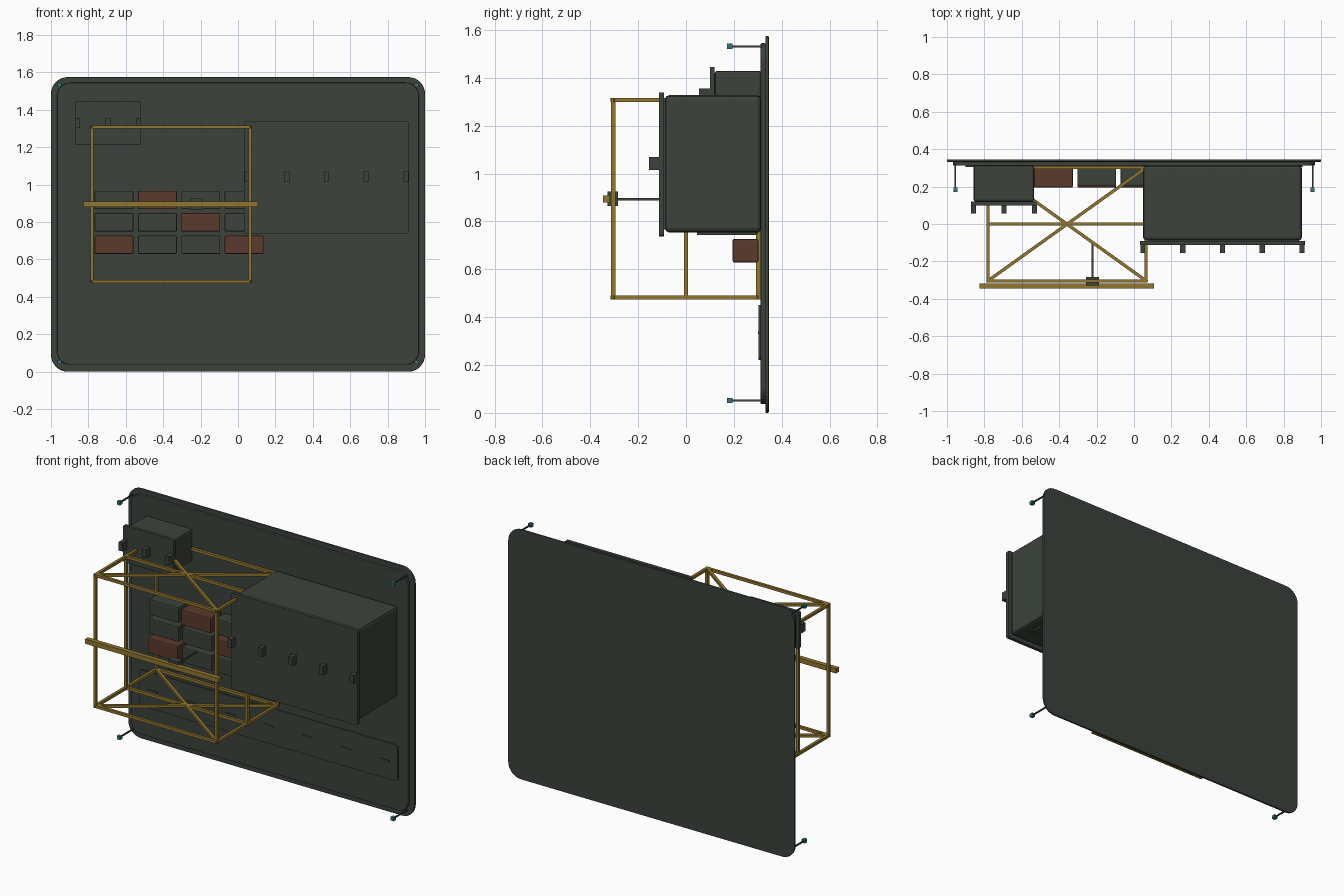
import bpy, bmesh, math
from mathutils import Vector

if "Cube" in bpy.data.objects:
    bpy.data.objects.remove(bpy.data.objects["Cube"])


def material(name, col):
    m = bpy.data.materials.new(name)
    m.diffuse_color = (*col, 1)
    m.use_nodes = True
    m.node_tree.nodes["Principled BSDF"].inputs["Base Color"].default_value = m.diffuse_color
    return m


DARK = material("dark_green_grey", (0.045, 0.055, 0.045))
GOLD = material("gold", (0.28, 0.18, 0.027))
BROWN = material("rust_brown", (0.105, 0.042, 0.026))
TEAL = material("teal", (0.04, 0.18, 0.21))


def finish(bm, name, mat, bevel=0, segments=2):
    bmesh.ops.recalc_face_normals(bm, faces=bm.faces)
    me = bpy.data.meshes.new(name)
    bm.to_mesh(me)
    bm.free()
    me.materials.append(mat)
    ob = bpy.data.objects.new(name, me)
    bpy.context.collection.objects.link(ob)
    if bevel:
        b = ob.modifiers.new("bevel", 'BEVEL')
        b.width, b.segments, b.limit_method = bevel, segments, 'ANGLE'
    return ob


def box(name, x, y, z, mat=DARK, bevel=0):
    """Box given by its (min, max) along each axis."""
    bm = bmesh.new()
    bmesh.ops.create_cube(bm, size=1)
    for v in bm.verts:
        v.co = [(a + b) / 2 + c * (b - a) for (a, b), c in zip((x, y, z), v.co)]
    return finish(bm, name, mat, bevel)


def slab(name, x, y, z, r, mat=DARK, bevel=0):
    """Upright plate with rounded corners, extruded along y."""
    bm = bmesh.new()
    ring = []
    corners = [(x[1] - r, z[1] - r), (x[0] + r, z[1] - r),
               (x[0] + r, z[0] + r), (x[1] - r, z[0] + r)]
    for i, (cx, cz) in enumerate(corners):
        for k in range(9):
            a = math.radians(90 * i + 90 * k / 8)
            ring.append(bm.verts.new((cx + r * math.cos(a), y[0], cz + r * math.sin(a))))
    face = bm.faces.new(ring)
    new = bmesh.ops.extrude_face_region(bm, geom=[face])["geom"]
    bmesh.ops.translate(bm, vec=(0, y[1] - y[0], 0),
                        verts=[g for g in new if isinstance(g, bmesh.types.BMVert)])
    return finish(bm, name, mat, bevel)


def bar(name, p, q, w, mat):
    """Square bar between two points."""
    p, q = Vector(p), Vector(q)
    d = q - p
    bm = bmesh.new()
    bmesh.ops.create_cube(bm, size=1)
    bmesh.ops.scale(bm, vec=(w, w, d.length + w * 0.8), verts=bm.verts)
    ob = finish(bm, name, mat)
    ob.location = (p + q) / 2
    up = 'Y' if abs(d.normalized().z) > 0.9 else 'X'
    ob.rotation_euler = (d.to_track_quat('Z', up).to_euler() if abs(d.z) < 1e-6
                         else (0, 0, 0))
    return ob


# Back wall: large rear plate and slightly smaller front step
slab("back_plate", (-1, 1), (0.332, 0.346), (0, 1.575), 0.09, bevel=0.004)
slab("front_plate", (-0.967, 0.967), (0.312, 0.333), (0.037, 1.545), 0.07, bevel=0.004)

# Corner posts with small end cubes
for x in (-0.955, 0.955):
    for z in (0.052, 1.532):
        bar("corner_post", (x, 0.19, z), (x, 0.315, z), 0.008, DARK)
        box("corner_marker", (x - .011, x + .011), (0.172, 0.195), (z - .011, z + .011), TEAL)

# Large cabinet, its cover and latches
box("large_cabinet", (0.048, 0.898), (-0.088, 0.314), (0.754, 1.328), bevel=0.018)
slab("large_cover", (0.033, 0.913), (-0.113, -0.092), (0.738, 1.340), 0.012)
box("large_cover_seat", (0.06, 0.886), (-0.094, -0.08), (0.766, 1.316))
for i in range(5):
    x = 0.048 + i * 0.2125
    box("large_latch", (x - .014, x + .014), (-0.154, -0.11), (1.015, 1.07))
for i in range(8):
    x = 0.14 + i * 0.095
    box("underside_vent", (x - .025, x + .025), (0.045, 0.295), (0.743, 0.757))

# Small cabinet, its cover and latches
box("small_cabinet", (-0.857, -0.535), (0.12, 0.314), (1.226, 1.43), bevel=0.01)
slab("small_cover", (-0.871, -0.52), (0.1, 0.119), (1.213, 1.445), 0.008)
box("small_cover_seat", (-0.845, -0.547), (0.117, 0.13), (1.24, 1.418))
for x in (-0.858, -0.695, -0.532):
    box("small_latch", (x - .013, x + .013), (0.055, 0.102), (1.302, 1.356))

# Grid of modules, four of them brown
brown = {(1, 0), (2, 1), (0, 2), (3, 2)}
for col in range(4):
    for row in range(3):
        x, z = -0.663 + col * 0.232, 0.918 - row * 0.12
        hot = (col, row) in brown
        box("module", (x - .104, x + .104), (0.195 if hot else 0.205, 0.302),
            (z - .049, z + .049), BROWN if hot else DARK, bevel=0.006)

# Low service panel with slots
slab("service_panel", (-0.9, 0.9), (0.304, 0.314), (0.222, 0.45), 0.015)
for i in range(-3, 4):
    x = i * 0.27
    box("panel_slot", (x - .035, x + .035), (0.300, 0.306), (0.330, 0.341))

# Gold cage: top and bottom frames with cross braces, and six uprights
X0, X1, Y0, Y1, Z0, Z1, W = -0.781, 0.065, -0.304, 0.302, 0.482, 1.308, 0.017
for z in (Z0, Z1):
    for y in (Y0, 0, Y1):
        bar("cage_cross_bar", (X0, y, z), (X1, y, z), W, GOLD)
    for x in (X0, X1):
        bar("cage_side_bar", (x, Y0, z), (x, Y1, z), W, GOLD)
    bar("cage_brace", (X0, Y0, z), (X1, Y1, z), W, GOLD)
    bar("cage_brace", (X0, Y1, z), (X1, Y0, z), W, GOLD)
for x in (X0, X1):
    for y in (Y0, 0, Y1):
        bar("cage_upright", (x, y, Z0), (x, y, Z1), W, GOLD)

# Front rail with sliding block and probe rod
box("front_rail", (-0.825, 0.107), (-0.346, -0.317), (0.88, 0.909), GOLD)
box("slider_block", (-0.257, -0.187), (-0.328, -0.284), (0.864, 0.926))
bar("probe_rod", (-0.222, -0.29, 0.893), (-0.222, -0.105, 0.893), 0.009, DARK)
